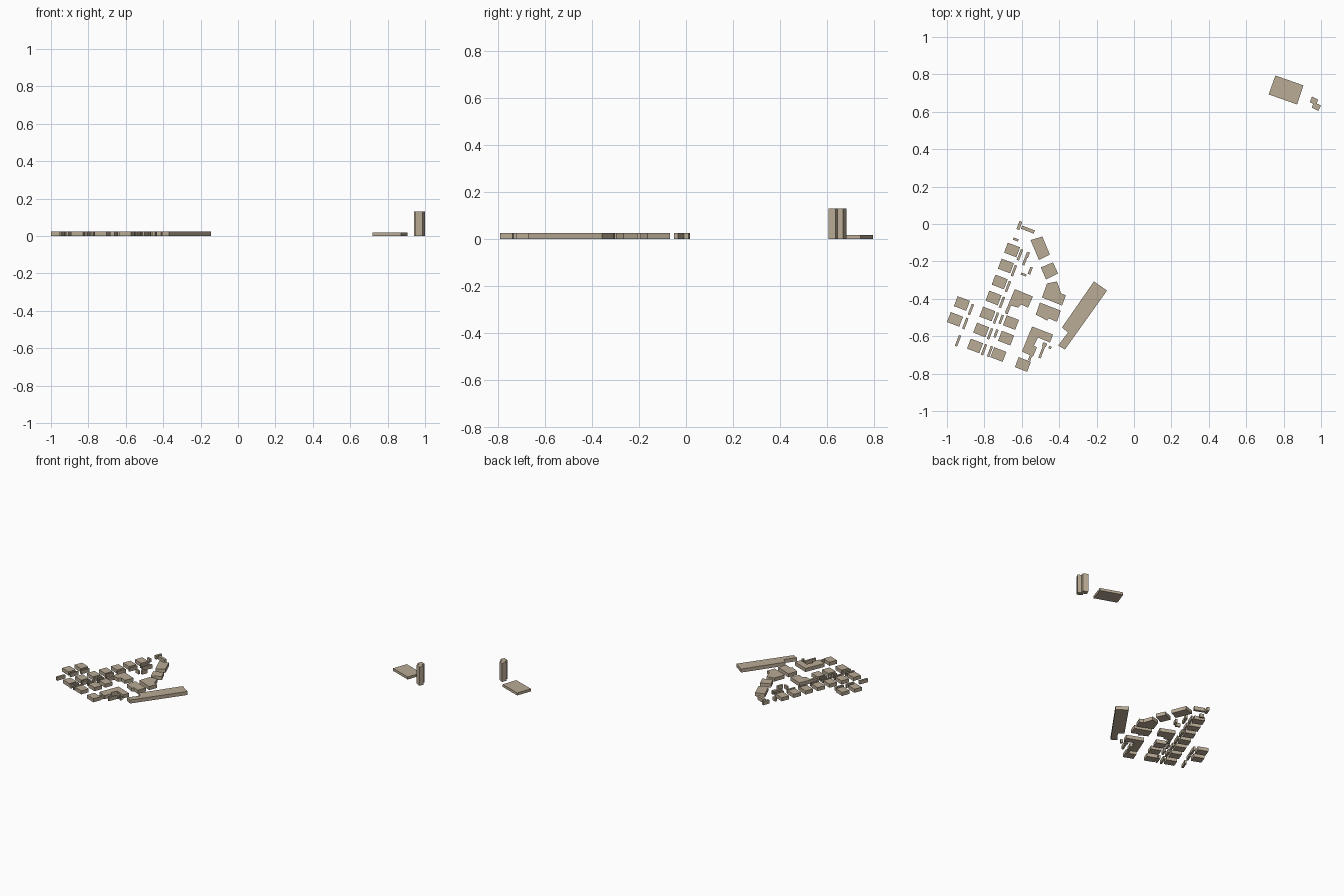
import bpy, bmesh, math

LOW = 0.025          # common height of the low-rise district
TURN = math.radians(-21)


def prism(name, pts, h=LOW):
    """Extrude a flat footprint up from the ground."""
    bm = bmesh.new()
    face = bm.faces.new([bm.verts.new((x, y, 0)) for x, y in pts])
    face.normal_update()
    if face.normal.z > 0:
        face.normal_flip()
    top = bmesh.ops.extrude_face_region(bm, geom=[face], use_keep_orig=True)
    bmesh.ops.translate(bm, vec=(0, 0, h),
                        verts=[v for v in top["geom"] if isinstance(v, bmesh.types.BMVert)])
    bmesh.ops.recalc_face_normals(bm, faces=bm.faces)
    me = bpy.data.meshes.new(name)
    bm.to_mesh(me)
    bm.free()
    ob = bpy.data.objects.new(name, me)
    bpy.context.collection.objects.link(ob)
    me.materials.append(stone)


def block(name, x, y, w, d, angle=TURN):
    """Rectangular building turned to the street grid."""
    c, s = math.cos(angle), math.sin(angle)
    corners = [(-w/2, -d/2), (w/2, -d/2), (w/2, d/2), (-w/2, d/2)]
    prism(name, [(x + c*a - s*b, y + s*a + c*b) for a, b in corners])


stone = bpy.data.materials.new("stone")
stone.diffuse_color = (0.49, 0.41, 0.30, 1)

# Main street of houses, each with a narrow shed beside it
for i in range(7):
    block("street_house", -0.652 - 0.033*i, -0.139 - 0.0855*i, 0.07, 0.057)
    block("street_shed", -0.61 - 0.032*i, -0.165 - 0.0845*i, 0.013, 0.062)

# Outlying and second-row houses
for x, y in [(-0.92, -0.425), (-0.957, -0.51), (-0.658, -0.527),
             (-0.684, -0.61), (-0.725, -0.698), (-0.594, -0.751)]:
    block("house", x, y, 0.07, 0.057)

# Other narrow sheds
for x, y, d in [(-0.872, -0.457, 0.062), (-0.902, -0.532, 0.062), (-0.941, -0.625, 0.062),
                (-0.672, -0.455, 0.055), (-0.71, -0.51, 0.05), (-0.738, -0.585, 0.045),
                (-0.77, -0.682, 0.06), (-0.58, -0.187, 0.07), (-0.492, -0.682, 0.075),
                (-0.552, -0.706, 0.05)]:
    block("shed", x, y, 0.013, d)

# Small outbuildings at the north end, courtyard and south side
for x, y, w, d in [(-0.613, -0.008, 0.016, 0.046), (-0.567, -0.03, 0.073, 0.018),
                   (-0.632, -0.083, 0.028, 0.013), (-0.59, -0.27, 0.03, 0.012),
                   (-0.555, -0.25, 0.014, 0.04), (-0.568, -0.165, 0.013, 0.03),
                   (-0.478, -0.645, 0.022, 0.02), (-0.449, -0.66, 0.014, 0.014)]:
    block("outbuilding", x, y, w, d)

# Larger buildings on the east side
prism("north_hall", [(-0.553, -0.086), (-0.49, -0.067), (-0.45, -0.163), (-0.508, -0.193)])
prism("square_hall", [(-0.498, -0.232), (-0.433, -0.205), (-0.406, -0.265), (-0.47, -0.297)])
prism("angled_hall", [(-0.465, -0.318), (-0.412, -0.307), (-0.39, -0.37), (-0.364, -0.382),
                      (-0.385, -0.436), (-0.492, -0.393)])
prism("centre_hall", [(-0.503, -0.42), (-0.392, -0.463), (-0.412, -0.523), (-0.455, -0.505),
                      (-0.465, -0.516), (-0.525, -0.484)])
prism("west_hall", [(-0.637, -0.348), (-0.54, -0.388), (-0.567, -0.447), (-0.604, -0.43),
                    (-0.62, -0.447), (-0.658, -0.436), (-0.674, -0.479), (-0.69, -0.473)])
prism("corner_hall", [(-0.545, -0.548), (-0.433, -0.591), (-0.449, -0.634), (-0.513, -0.607),
                      (-0.535, -0.65), (-0.519, -0.66), (-0.54, -0.709), (-0.599, -0.682)])
prism("long_warehouse", [(-0.214, -0.307), (-0.144, -0.356), (-0.369, -0.671),
                         (-0.406, -0.65), (-0.353, -0.58), (-0.385, -0.553)])

# Distant pair: flat hall and stepped tower
prism("flat_hall", [(0.756, 0.794), (0.906, 0.741), (0.872, 0.639), (0.72, 0.693)], 0.018)
prism("tower", [(0.952, 0.682), (0.984, 0.666), (0.977, 0.644), (1.0, 0.634),
                (0.986, 0.605), (0.95, 0.623), (0.959, 0.642), (0.94, 0.652)], 0.13)
